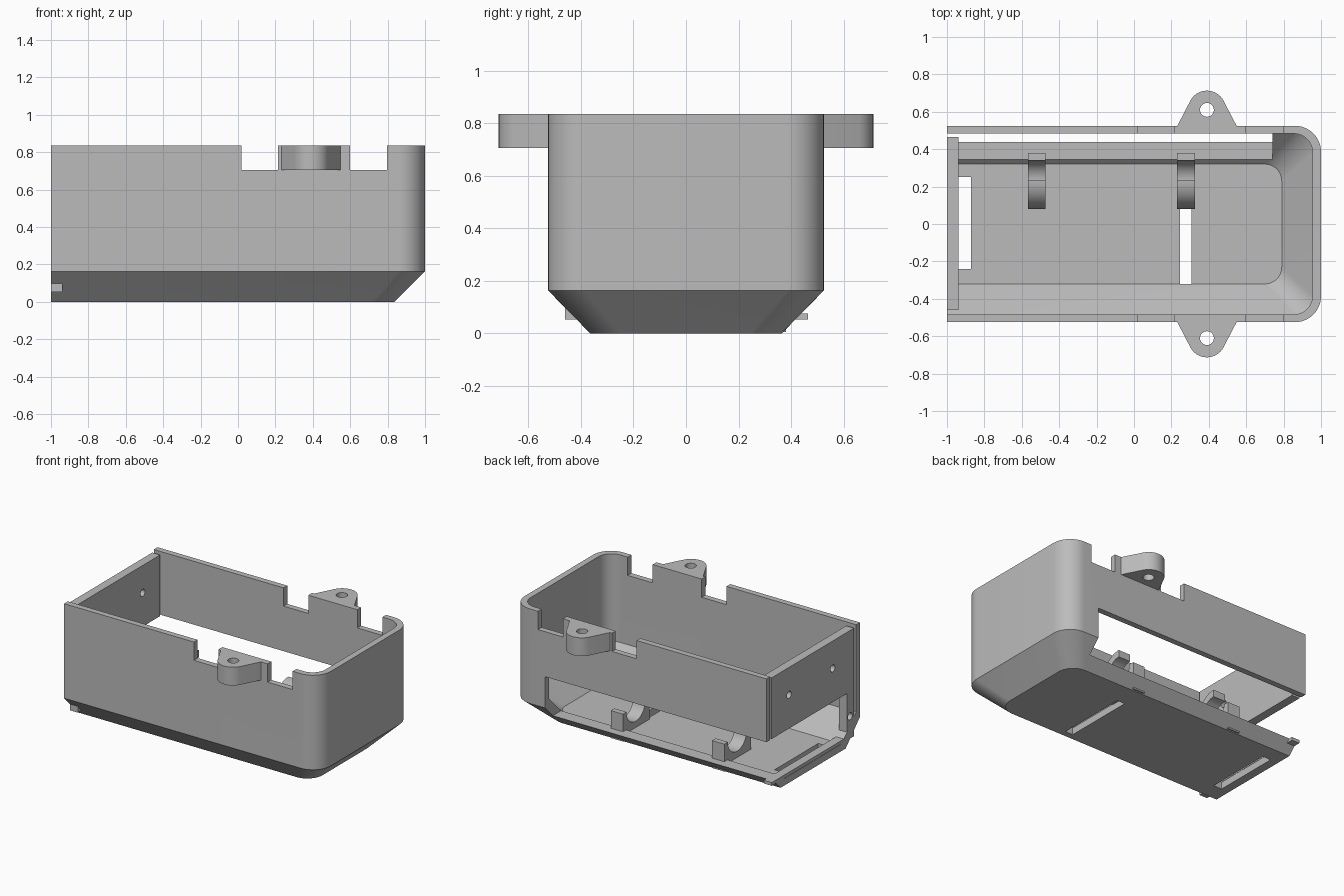
import bpy, bmesh, math
from mathutils import Vector

cube = bpy.data.objects.get("Cube")
if cube:
    bpy.data.objects.remove(cube, do_unlink=True)

grey = bpy.data.materials.new("plain grey")
grey.use_nodes = True
colour = (0.5, 0.5, 0.5, 1)
grey.diffuse_color = colour
grey.node_tree.nodes["Principled BSDF"].inputs["Base Color"].default_value = colour


def finish(name, bm):
    bmesh.ops.recalc_face_normals(bm, faces=bm.faces)
    mesh = bpy.data.meshes.new(name)
    bm.to_mesh(mesh)
    bm.free()
    mesh.materials.append(grey)
    ob = bpy.data.objects.new(name, mesh)
    bpy.context.collection.objects.link(ob)
    return ob


def prism(name, points, axis, lo, hi):
    """Extrude a 2D outline along an axis."""
    place = {"x": lambda a, b, c: (c, a, b),
             "y": lambda a, b, c: (a, c, b),
             "z": lambda a, b, c: (a, b, c)}[axis]
    bm = bmesh.new()
    face = bm.faces.new([bm.verts.new(place(a, b, lo)) for a, b in points])
    out = bmesh.ops.extrude_face_region(bm, geom=[face])
    moved = [g for g in out["geom"] if isinstance(g, bmesh.types.BMVert)]
    bmesh.ops.translate(bm, verts=moved, vec=Vector(place(0, 0, hi - lo)))
    return finish(name, bm)


def box(name, x, y, z):
    return prism(name, [(x[0], y[0]), (x[1], y[0]), (x[1], y[1]), (x[0], y[1])], "z", *z)


def arc(cx, cy, r, start, end, steps):
    angles = [math.radians(start + (end - start) * i / steps) for i in range(steps + 1)]
    return [(cx + r * math.cos(t), cy + r * math.sin(t)) for t in angles]


def rod(a, b, r, axis, lo, hi):
    return prism("cutter", arc(a, b, r, 0, 345, 23), axis, lo, hi)


def activate(ob):
    bpy.ops.object.select_all(action="DESELECT")
    ob.select_set(True)
    bpy.context.view_layer.objects.active = ob


def cut(ob, cutters):
    activate(ob)
    for c in cutters:
        c.hide_render = True
        mod = ob.modifiers.new("cut", "BOOLEAN")
        mod.operation = "DIFFERENCE"
        mod.solver = "EXACT"
        mod.object = c
        bpy.ops.object.modifier_apply(modifier=mod.name)
        bpy.data.objects.remove(c, do_unlink=True)


# Housing shell: outside loops going up, then inside loops going down
def outline(end, half, r):
    return ([(-1, -half)] + arc(end - r, -half + r, r, -90, 0, 12)
            + arc(end - r, half - r, r, 0, 90, 12) + [(-1, half)])


bm = bmesh.new()
loops = []
for end, half, r, z in [(0.837, 0.365, 0.12, 0), (1, 0.525, 0.14, 0.163),
                        (1, 0.525, 0.14, 0.835), (0.955, 0.483, 0.1, 0.835),
                        (0.955, 0.483, 0.1, 0.213), (0.79, 0.32, 0.09, 0.05)]:
    loops.append([bm.verts.new((x, y, z)) for x, y in outline(end, half, r)])
for low, high in zip(loops, loops[1:]):
    for i in range(len(low) - 1):
        bm.faces.new((low[i], low[i + 1], high[i + 1], high[i]))
bm.faces.new(loops[0])
bm.faces.new(loops[-1])
bm.faces.new([l[0] for l in loops] + [l[-1] for l in reversed(loops)])
shell = finish("housing_shell", bm)

# Side window, rim notches and floor slots
cut(shell, [
    box("cutter", (-1.1, 0.74), (0.2, 0.7), (0.075, 0.385)),
    box("cutter", (0.02, 0.215), (-0.7, 0.7), (0.705, 0.9)),
    box("cutter", (0.6, 0.797), (-0.7, 0.7), (0.705, 0.9)),
    box("cutter", (-0.938, -0.872), (-0.24, 0.25), (-0.1, 0.06)),
    box("cutter", (0.247, 0.308), (-0.32, 0.2), (-0.1, 0.06)),
])

# End plate with a low opening and screw holes
plate = box("end_plate", (-1, -0.938), (-0.46, 0.465), (0.052, 0.82))
cut(plate, [box("cutter", (-1.1, -0.8), (-0.38, 0.6), (0.075, 0.385))]
    + [rod(y, z, 0.025, "x", -1.1, -0.8)
       for y, z in [(0.27, 0.625), (-0.22, 0.625), (-0.415, 0.21)]])

# Mounting ears
parts = [shell, plate]
for side, name in [(-1, "front_ear"), (1, "back_ear")]:
    tip = [(x, side * y) for x, y in arc(0.39, 0.613, 0.1, 28, 152, 16)]
    ear = prism(name, [(0.55, side * 0.522)] + tip + [(0.23, side * 0.522)], "z", 0.705, 0.835)
    cut(ear, [rod(0.39, side * 0.61, 0.037, "z", 0.6, 0.9)])
    parts.append(ear)

# Open hook cradles on the floor
cy, cz = 0.235, 0.2
hook = ([(0.08, 0.045), (0.2, 0.045), (0.3, 0.005), (0.38, 0.005), (0.38, cz)]
        + arc(cy, cz, 0.105, 0, -270, 30) + arc(cy, cz, 0.155, 90, 180, 12))
for name, x in [("left_cradle", 0.23), ("right_cradle", -0.567)]:
    parts.append(prism(name, hook, "x", x, x + 0.095))

for ob in parts:
    activate(ob)
    bpy.ops.object.shade_smooth_by_angle(angle=math.radians(25))
